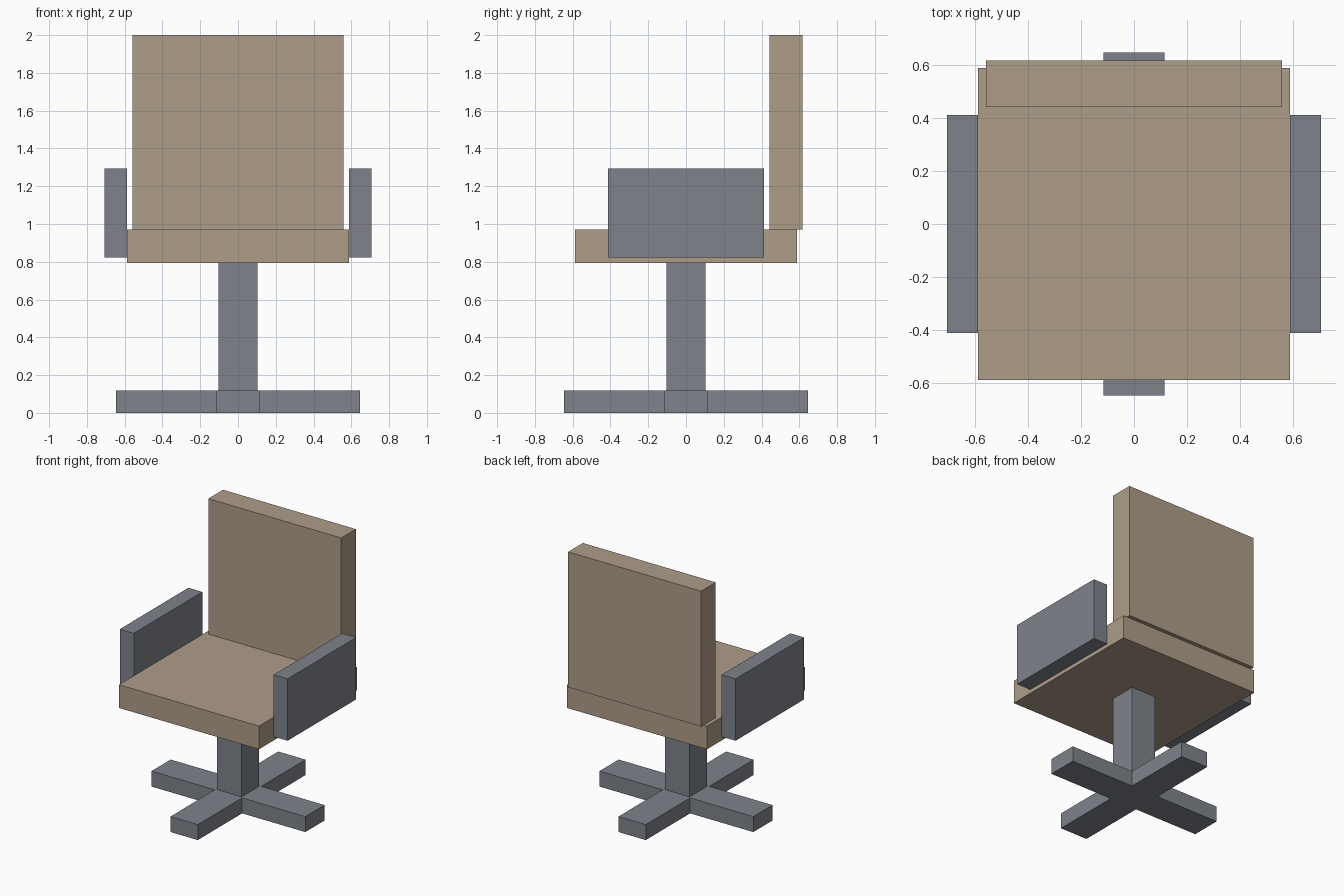
import bpy, bmesh

if "Cube" in bpy.data.objects:
    bpy.data.objects.remove(bpy.data.objects["Cube"])

U = 2 / 34  # the chair follows a regular module, 34 units tall


def material(name, color):
    m = bpy.data.materials.new(name)
    m.diffuse_color = color
    m.use_nodes = True
    m.node_tree.nodes["Principled BSDF"].inputs["Base Color"].default_value = m.diffuse_color
    return m


TAN = material("tan_upholstery", (0.43, 0.34, 0.25, 1))
SLATE = material("slate_frame", (0.21, 0.23, 0.26, 1))


def prism(name, outline, z0, z1, mat):
    """Extrude a flat outline (in units) from z0 to z1."""
    bm = bmesh.new()
    face = bm.faces.new([bm.verts.new((x * U, y * U, z0 * U)) for x, y in outline])
    ext = bmesh.ops.extrude_face_region(bm, geom=[face])
    top = [v for v in ext["geom"] if isinstance(v, bmesh.types.BMVert)]
    bmesh.ops.translate(bm, verts=top, vec=(0, 0, (z1 - z0) * U))
    bmesh.ops.recalc_face_normals(bm, faces=bm.faces)
    mesh = bpy.data.meshes.new(name)
    bm.to_mesh(mesh)
    bm.free()
    mesh.materials.append(mat)
    obj = bpy.data.objects.new(name, mesh)
    bpy.context.collection.objects.link(obj)
    return obj


def box(name, x0, x1, y0, y1, z0, z1, mat):
    return prism(name, [(x0, y0), (x1, y0), (x1, y1), (x0, y1)], z0, z1, mat)


# Cross-shaped foot: one arm's three corners rotated around the centre
r, w = 11, 1.95
outline = []
c, s = 1, 0
for _ in range(4):
    for x, y in ((r, -w), (r, w), (w, w)):
        outline.append((c * x - s * y, s * x + c * y))
    c, s = -s, c
prism("cross_base", outline, 0, 2, SLATE)

# Central post
box("post", -1.75, 1.75, -1.75, 1.75, 2, 13.5, SLATE)

# Seat cushion and backrest
box("seat", -10, 10, -10, 10, 13.5, 16.5, TAN)
box("backrest", -9.5, 9.5, 7.5, 10.5, 16.5, 34, TAN)

# Armrest panels on both sides
for name, x0 in (("left_armrest", -12), ("right_armrest", 10)):
    box(name, x0, x0 + 2, -7, 7, 14, 22, SLATE)
